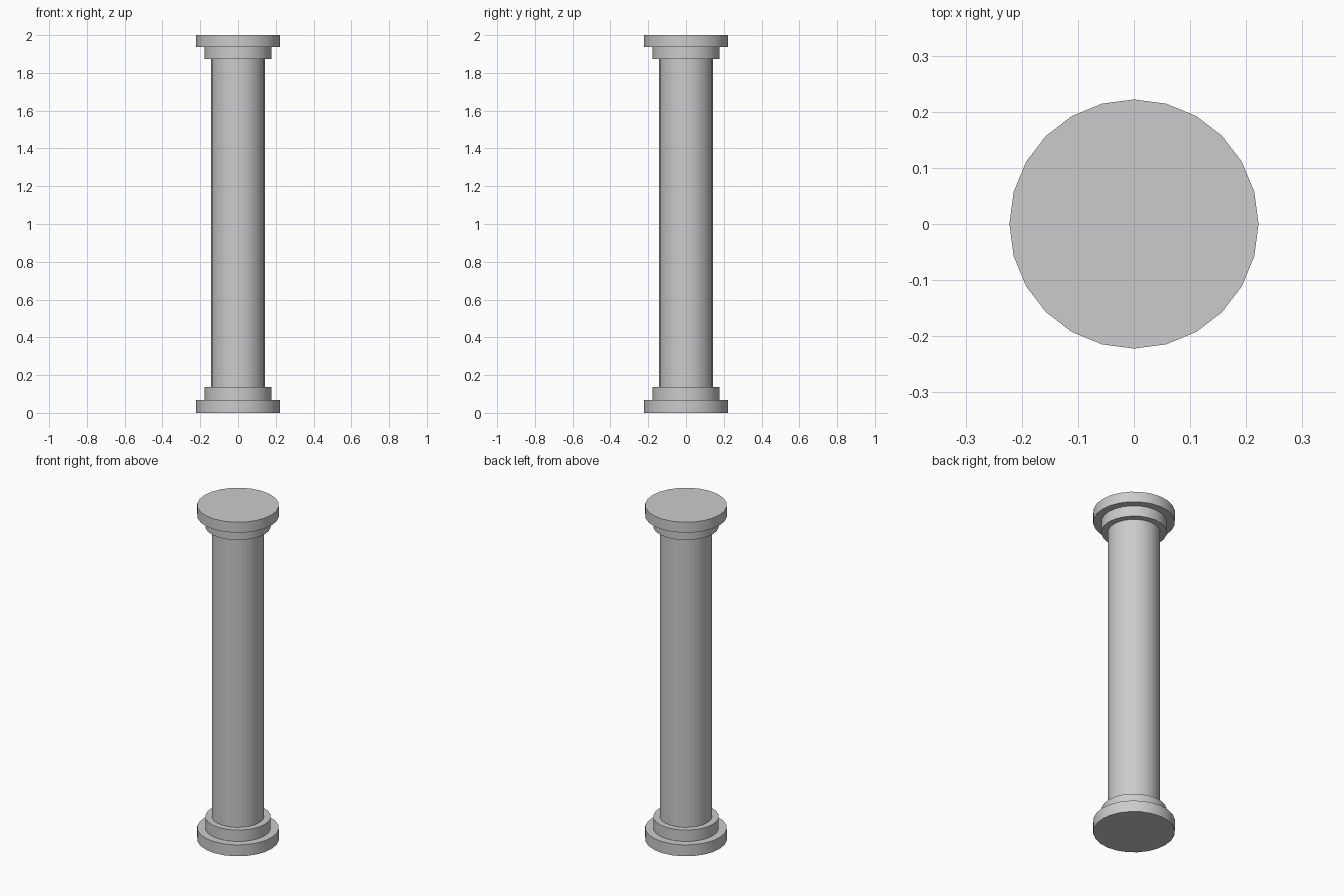
import bpy
import math

cube = bpy.data.objects.get("Cube")
if cube:
    bpy.data.objects.remove(cube, do_unlink=True)

# Plain grey stone
stone = bpy.data.materials.new("grey_stone")
stone.use_nodes = True
grey = (0.6, 0.6, 0.6, 1)
stone.diffuse_color = grey
stone.node_tree.nodes["Principled BSDF"].inputs["Base Color"].default_value = grey


def drum(name, radius, bottom, top):
    """Upright 24-sided cylinder between two heights."""
    bpy.ops.mesh.primitive_cylinder_add(
        vertices=24, radius=radius, depth=top - bottom,
        location=(0, 0, (bottom + top) / 2))
    part = bpy.context.object
    part.name = name
    part.data.materials.append(stone)
    bpy.ops.object.shade_smooth_by_angle(angle=math.radians(30))


FOOT, COLLAR, SHAFT = 0.222, 0.178, 0.142

# Stepped base
drum("base_plinth", FOOT, 0, 0.068)
drum("base_collar", COLLAR, 0.068, 0.136)

# Shaft
drum("shaft", SHAFT, 0.136, 1.873)

# Stepped capital
drum("capital_collar", COLLAR, 1.873, 1.937)
drum("capital_slab", FOOT, 1.937, 2)
